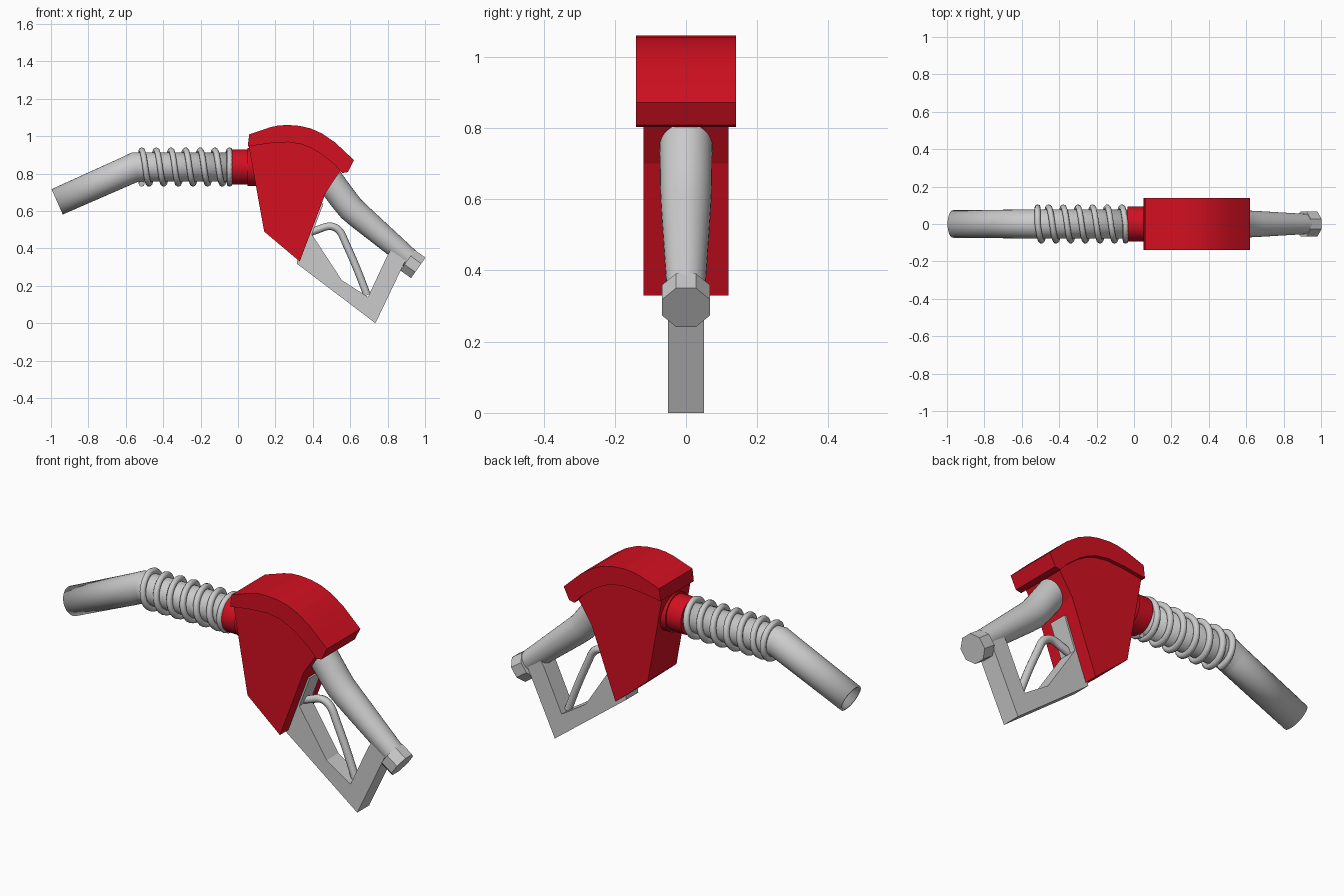
import bpy, bmesh, math
from mathutils import Vector

if "Cube" in bpy.data.objects:
    bpy.data.objects.remove(bpy.data.objects["Cube"])

red = bpy.data.materials.new("red_paint")
red.diffuse_color = (0.65, 0.005, 0.015, 1)
red.use_nodes = True
red.node_tree.nodes["Principled BSDF"].inputs["Base Color"].default_value = red.diffuse_color


def finish(name, bm, mat=None, angle=35):
    bmesh.ops.recalc_face_normals(bm, faces=bm.faces)
    me = bpy.data.meshes.new(name)
    bm.to_mesh(me)
    bm.free()
    ob = bpy.data.objects.new(name, me)
    bpy.context.collection.objects.link(ob)
    if mat:
        me.materials.append(mat)
    if angle:
        bpy.ops.object.select_all(action='DESELECT')
        ob.select_set(True)
        bpy.context.view_layer.objects.active = ob
        bpy.ops.object.shade_smooth_by_angle(angle=math.radians(angle))
    return ob


def prism(name, profile, half, mat=None, angle=0):
    """Extrude an (x, z) outline across y, centred."""
    bm = bmesh.new()
    face = bm.faces.new([bm.verts.new((x, -half, z)) for x, z in profile])
    ext = bmesh.ops.extrude_face_region(bm, geom=[face])
    verts = [v for v in ext['geom'] if isinstance(v, bmesh.types.BMVert)]
    bmesh.ops.translate(bm, verts=verts, vec=(0, 2 * half, 0))
    return finish(name, bm, mat, angle)


def sweep(name, path, sides=32, caps=True, mat=None, angle=35, phase=0.0):
    """Round tube through (x, z, radius) points with mitred bends."""
    bm = bmesh.new()
    pts = [Vector((x, 0, z)) for x, z, r in path]
    rings = []
    for i, p in enumerate(pts):
        a = (p - pts[i - 1]).normalized() if i else (pts[1] - p).normalized()
        b = (pts[i + 1] - p).normalized() if i < len(pts) - 1 else a
        t = (a + b).normalized()
        n = Vector((-t.z, 0, t.x)) / max(t.dot(a), 0.5)
        r = path[i][2]
        ring = []
        for k in range(sides):
            w = 2 * math.pi * (k + phase) / sides
            ring.append(bm.verts.new(p + n * r * math.cos(w) + Vector((0, r * math.sin(w), 0))))
        rings.append(ring)
    for r0, r1 in zip(rings, rings[1:]):
        for k in range(sides):
            j = (k + 1) % sides
            bm.faces.new((r0[k], r0[j], r1[j], r1[k]))
    if caps:
        bm.faces.new(rings[0])
        bm.faces.new(rings[-1])
    return finish(name, bm, mat, angle)


def wire(name, pts, radius, kind='POLY'):
    cu = bpy.data.curves.new(name, 'CURVE')
    cu.dimensions = '3D'
    cu.bevel_depth = radius
    cu.bevel_resolution = 2
    cu.use_fill_caps = True
    sp = cu.splines.new(kind)
    sp.points.add(len(pts) - 1)
    for q, p in zip(sp.points, pts):
        q.co = (*p, 1)
    if kind == 'NURBS':
        sp.order_u = 3
        sp.use_endpoint_u = True
        sp.resolution_u = 5
    ob = bpy.data.objects.new(name, cu)
    bpy.context.collection.objects.link(ob)
    return ob


AXIS_Z = 0.835

# hollow bent spout
spout = sweep("spout", [(-0.967, 0.649, 0.074), (-0.60, 0.812, 0.077), (-0.55, AXIS_Z, 0.078),
                        (-0.50, AXIS_Z, 0.078), (0.02, AXIS_Z, 0.078)], caps=False)
wall = spout.modifiers.new("wall", 'SOLIDIFY')
wall.thickness = 0.011
wall.offset = -1

# spring around the spout, with a flat half turn at each end
coil = []
turns, per = 7, 24
x0, x1 = -0.515, -0.045
for i in range(turns * per + 1):
    u = i / per
    f = min(max((u - 0.5) / (turns - 1), 0), 1)
    w = 2 * math.pi * u
    coil.append((x0 + (x1 - x0) * f, 0.089 * math.sin(w), AXIS_Z - 0.089 * math.cos(w)))
wire("spring", coil, 0.016)

# red collar in two steps
sweep("collar", [(-0.035, AXIS_Z, 0.094), (0.2, AXIS_Z, 0.094)], mat=red)
sweep("collar_flange", [(0.05, AXIS_Z, 0.102), (0.2, AXIS_Z, 0.102)], mat=red)

# main body
prism("body", [(0.055, 0.96), (0.14, 0.49), (0.33, 0.33), (0.47, 0.70), (0.55, 0.82),
               (0.54, 0.87), (0.44, 0.96), (0.35, 1.0), (0.17, 1.0), (0.062, 0.97)], 0.12, red)

# curved top cover
prism("top_cover", [(0.06, 1.01), (0.17, 1.047), (0.215, 1.057), (0.265, 1.06), (0.33, 1.055),
                    (0.39, 1.041), (0.45, 1.014), (0.52, 0.966), (0.62, 0.872), (0.588, 0.808),
                    (0.556, 0.803), (0.52, 0.845), (0.44, 0.908), (0.39, 0.937), (0.34, 0.957),
                    (0.27, 0.968), (0.17, 0.962), (0.052, 0.945)], 0.14, red, 20)

# tapered rear handle
sweep("handle", [(0.44, 0.83, 0.075), (0.565, 0.662, 0.073), (0.605, 0.612, 0.072),
                 (0.65, 0.572, 0.07), (0.92, 0.343, 0.054)])

# octagonal hose nut
r8 = 0.067 / math.cos(math.pi / 8)
sweep("hose_nut", [(0.906, 0.337, r8), (0.964, 0.296, r8)], sides=8, angle=0, phase=0.5)

# trigger guard frame
prism("guard", [(0.315, 0.318), (0.735, 0.0), (0.90, 0.345), (0.835, 0.42), (0.80, 0.365),
                (0.695, 0.14), (0.555, 0.23), (0.395, 0.475), (0.457, 0.64), (0.40, 0.64),
                (0.33, 0.45)], 0.05)

# bent trigger lever
wire("trigger", [(x, 0, z) for x, z in [(0.36, 0.478), (0.42, 0.497), (0.49, 0.525), (0.545, 0.50),
                                        (0.575, 0.43), (0.64, 0.285), (0.69, 0.15)]], 0.02, 'NURBS')
